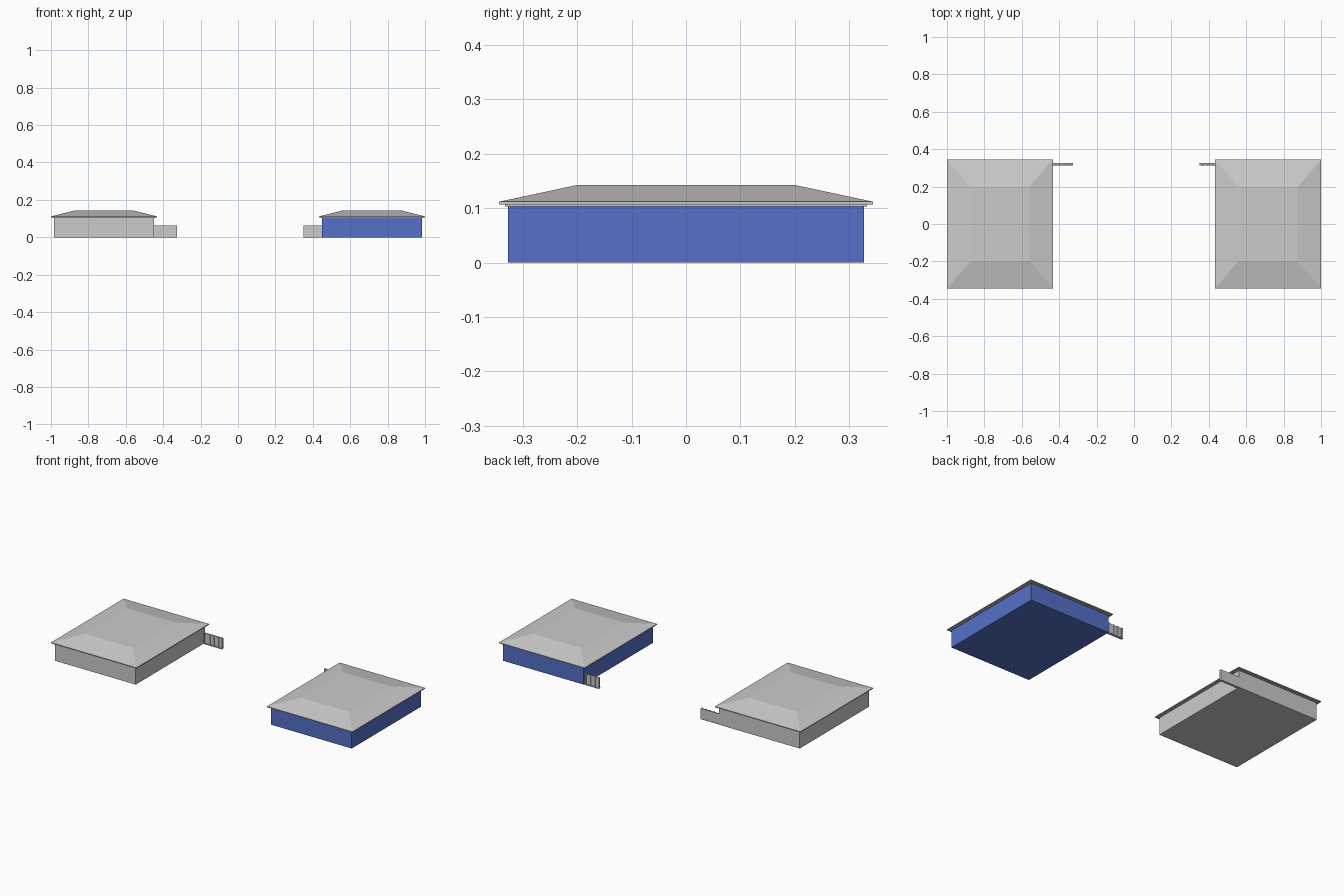
import bpy, bmesh

if "Cube" in bpy.data.objects:
    bpy.data.objects.remove(bpy.data.objects["Cube"])


def material(name, color):
    m = bpy.data.materials.new(name)
    m.diffuse_color = color
    m.use_nodes = True
    m.node_tree.nodes["Principled BSDF"].inputs["Base Color"].default_value = m.diffuse_color
    return m


def loft(name, cx, cy, rings, mat=None):
    """Stack rectangular rings (half_x, half_y, z) into one closed solid."""
    bm = bmesh.new()
    loops = [[bm.verts.new((cx + sx * hx, cy + sy * hy, z))
              for sx, sy in ((-1, -1), (1, -1), (1, 1), (-1, 1))]
             for hx, hy, z in rings]
    for a, b in zip(loops, loops[1:]):
        for i in range(4):
            j = (i + 1) % 4
            bm.faces.new((a[i], a[j], b[j], b[i]))
    bm.faces.new(loops[0][::-1])
    bm.faces.new(loops[-1])
    mesh = bpy.data.meshes.new(name)
    bm.to_mesh(mesh)
    bm.free()
    ob = bpy.data.objects.new(name, mesh)
    bpy.context.collection.objects.link(ob)
    if mat:
        mesh.materials.append(mat)
    return ob


def box(name, x0, x1, y0, y1, z0, z1):
    hx, hy = (x1 - x0) / 2, (y1 - y0) / 2
    return loft(name, (x0 + x1) / 2, (y0 + y1) / 2, [(hx, hy, z0), (hx, hy, z1)])


blue = material("blue_wall", (0.09, 0.16, 0.58, 1))

for side, cx, mat in (("left", -0.7165, None), ("right", 0.7165, blue)):
    # Walls
    loft(side + "_walls", cx, 0, [(0.267, 0.327, 0), (0.267, 0.327, 0.103)], mat)
    # Stepped eaves and truncated hip roof
    loft(side + "_roof", cx, 0, [
        (0.273, 0.333, 0.103), (0.273, 0.333, 0.107),
        (0.2835, 0.344, 0.107), (0.2835, 0.344, 0.112),
        (0.158, 0.199, 0.143)])

# Low fence walls reaching in from the rear inner corners
for side, x0, x1, posts, py in (
        ("left", -0.45, -0.325, (-0.445, -0.408, -0.381, -0.354, -0.329), (0.313, 0.321)),
        ("right", 0.35, 0.45, (0.354, 0.381, 0.408, 0.441), (0.319, 0.326))):
    panel_y = (0.318, 0.326) if side == "left" else (0.313, 0.321)
    box(side + "_fence_panel", x0, x1, *panel_y, 0.0, 0.064)
    box(side + "_fence_base", x0, x1, 0.3125, 0.3265, 0, 0.005)
    for i, x in enumerate(posts):
        box(f"{side}_fence_post_{i}", x - 0.004, x + 0.004, *py, 0, 0.064)
